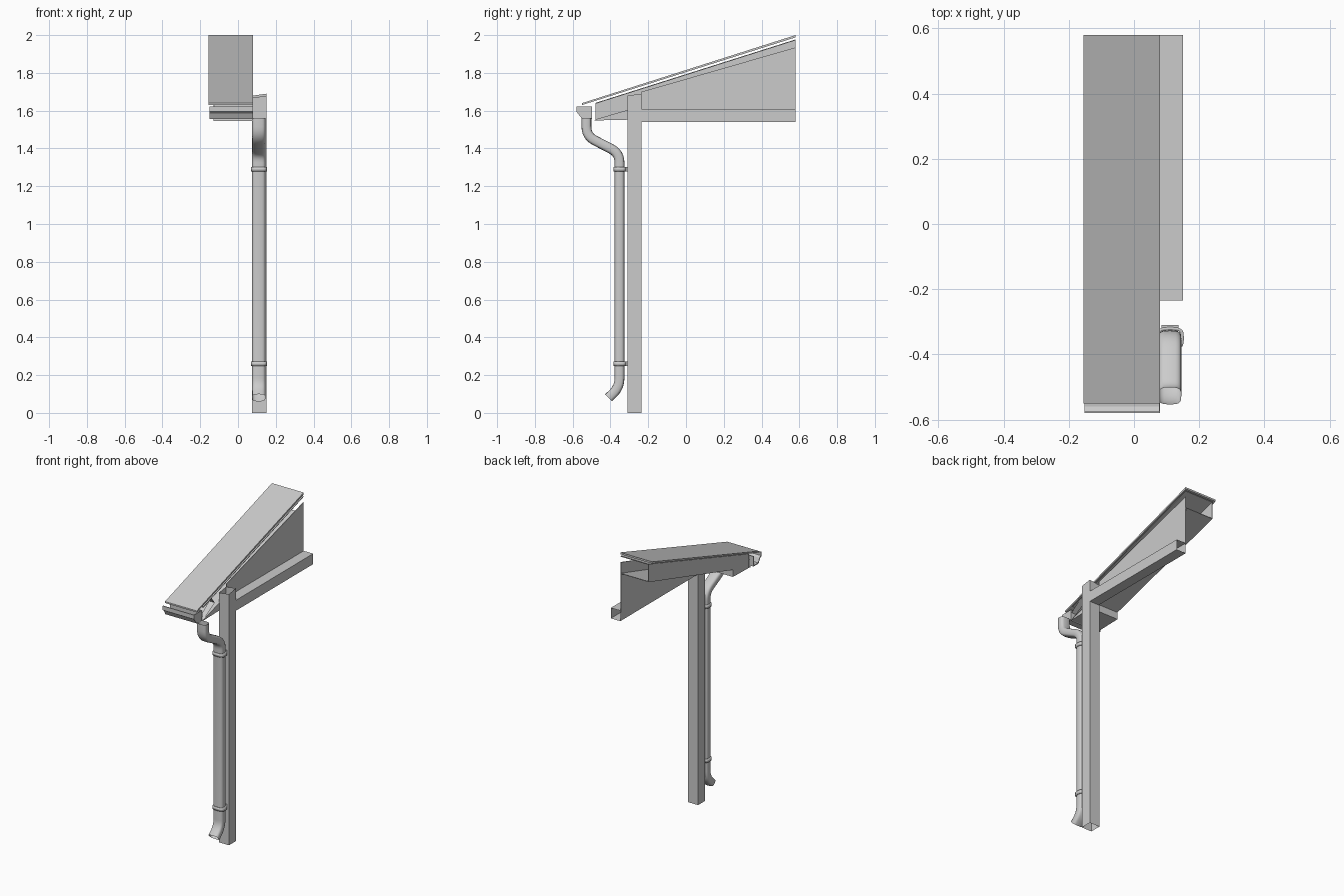
import bpy, bmesh, math
from mathutils import Vector

cube = bpy.data.objects.get("Cube")
if cube:
    bpy.data.objects.remove(cube, do_unlink=True)

grey = bpy.data.materials.new("light_grey_metal")
grey.use_nodes = True
COLOUR = (0.6, 0.6, 0.6, 1)
grey.diffuse_color = COLOUR
grey.node_tree.nodes["Principled BSDF"].inputs["Base Color"].default_value = COLOUR


def finish(name, bm, smooth=False):
    bmesh.ops.recalc_face_normals(bm, faces=bm.faces)
    mesh = bpy.data.meshes.new(name)
    bm.to_mesh(mesh)
    bm.free()
    mesh.materials.append(grey)
    ob = bpy.data.objects.new(name, mesh)
    bpy.context.collection.objects.link(ob)
    if smooth:
        bpy.ops.object.select_all(action='DESELECT')
        bpy.context.view_layer.objects.active = ob
        ob.select_set(True)
        bpy.ops.object.shade_smooth_by_angle(angle=math.radians(40))
    return ob


def prism(name, profile, x0, x1, caps=True):
    """Extrude a (y, z) outline along x."""
    bm = bmesh.new()
    a, b = [[bm.verts.new((x, y, z)) for y, z in profile] for x in (x0, x1)]
    n = len(profile)
    for i in range(n):
        j = (i + 1) % n
        bm.faces.new((a[i], a[j], b[j], b[i]))
    if caps:
        bm.faces.new(a)
        bm.faces.new(b)
    return finish(name, bm)


def box(name, lo, hi, open_axis=None, shear=None):
    """Box between two corners, optionally hollow along one axis."""
    bm = bmesh.new()
    bmesh.ops.create_cube(bm, size=1)
    if open_axis is not None:
        bm.normal_update()
        ends = [f for f in bm.faces if abs(f.normal[open_axis]) > 0.9]
        bmesh.ops.delete(bm, geom=ends, context='FACES_ONLY')
    for v in bm.verts:
        t = [c + 0.5 for c in v.co]
        v.co = [lo[k] + t[k] * (hi[k] - lo[k]) for k in range(3)]
        if shear and t[2] > 0.5:
            v.co.z += shear * (t[0] + t[1])
    return finish(name, bm)


def fillet(points, radius, steps=6):
    """Round the corners of a (y, z) path."""
    pts = [Vector(p) for p in points]
    out = [pts[0]]
    for p, q, r in zip(pts, pts[1:], pts[2:]):
        a = q + (p - q).normalized() * radius
        b = q + (r - q).normalized() * radius
        for i in range(steps + 1):
            t = i / steps
            out.append(a * (1 - t) ** 2 + q * 2 * t * (1 - t) + b * t * t)
    return out + [pts[-1]]


def pipe(name, path, cx, wx, wd, sides=20):
    """Sweep an open rounded rectangle along a (y, z) path."""
    bm = bmesh.new()
    rings = []
    for i, p in enumerate(path):
        t = (path[min(i + 1, len(path) - 1)] - path[max(i - 1, 0)]).normalized()
        ring = []
        for k in range(sides):
            a = 2 * math.pi * k / sides
            u, w = [math.copysign(abs(f(a)) ** 0.6, f(a)) for f in (math.cos, math.sin)]
            c = p + Vector((-t.y, t.x)) * w * wd
            ring.append(bm.verts.new((cx + u * wx, c.x, c.y)))
        rings.append(ring)
    for a, b in zip(rings, rings[1:]):
        for k in range(sides):
            j = (k + 1) % sides
            bm.faces.new((a[k], a[j], b[j], b[k]))
    return finish(name, bm, True)


INNER, OUTER, EDGE, SIDE = 0.08, 0.15, -0.155, -0.13
FRONT, BACK = -0.31, 0.58

# Hollow post with a slanted top, and hollow wall beam behind it
box("post", (INNER - 0.005, FRONT, 0), (OUTER, -0.235, 1.668), 2, 0.011)
box("wall_beam", (INNER, -0.235, 1.54), (OUTER, BACK, 1.61), 1)

# Gable panel standing on the beam
prism("gable_panel", [(-0.235, 1.6), (BACK, 1.6), (BACK, 1.935), (-0.235, 1.7)],
      INNER - 0.004, INNER)

# Sloping roof sheet with a thin liner below
prism("roof_sheet", [(-0.55, 1.63), (BACK, 1.988), (BACK, 2.0), (-0.55, 1.64)], EDGE, INNER)
prism("roof_liner", [(-0.48, 1.636), (BACK, 1.972), (BACK, 1.977), (-0.48, 1.641)], SIDE, INNER)

# Side board and sloping soffit under the roof
prism("side_board", [(-0.48, 1.55), (BACK, 1.857), (BACK, 1.977), (-0.48, 1.64)],
      SIDE, SIDE + 0.004)
prism("sloping_soffit", [(-0.48, 1.55), (BACK, 1.857), (BACK, 1.861), (-0.48, 1.554)],
      SIDE, INNER)

# Eaves box and slanted batten behind the gutter
prism("eaves_box", [(-0.49, 1.548), (FRONT, 1.552), (FRONT, 1.6)], SIDE, INNER)
prism("eaves_batten", [(-0.495, 1.545), (-0.36, 1.623), (-0.395, 1.668), (-0.49, 1.6)],
      SIDE, INNER, caps=False)

# Open gutter trough with a shaped front lip
prism("gutter", [(-0.58, 1.623), (-0.58, 1.595), (-0.565, 1.585), (-0.55, 1.556),
                 (-0.497, 1.556), (-0.497, 1.623), (-0.503, 1.623), (-0.503, 1.562),
                 (-0.546, 1.562), (-0.56, 1.59), (-0.574, 1.6), (-0.574, 1.623)],
      EDGE + 0.003, INNER)
prism("gutter_end", [(-0.58, 1.623), (-0.58, 1.595), (-0.55, 1.556), (-0.497, 1.556),
                     (-0.497, 1.623)], INNER - 0.004, INNER)

# Downpipe with swan neck and kicked outlet
path = fillet([(-0.527, 1.56), (-0.527, 1.465), (-0.352, 1.375),
               (-0.352, 0.135), (-0.41, 0.08)], 0.05)
pipe("downpipe", path, 0.11, 0.035, 0.026)

# Clamps holding the pipe to the post
for label, z in (("upper", 1.29), ("lower", 0.26)):
    clamp = pipe(label + "_clamp", [Vector((-0.35, z - 0.011)), Vector((-0.35, z + 0.011))],
                 0.111, 0.042, 0.034)
    solid = clamp.modifiers.new("thickness", 'SOLIDIFY')
    solid.thickness = 0.009
    box(label + "_clamp_foot", (0.085, -0.328, z - 0.011), (0.137, FRONT, z + 0.011))
